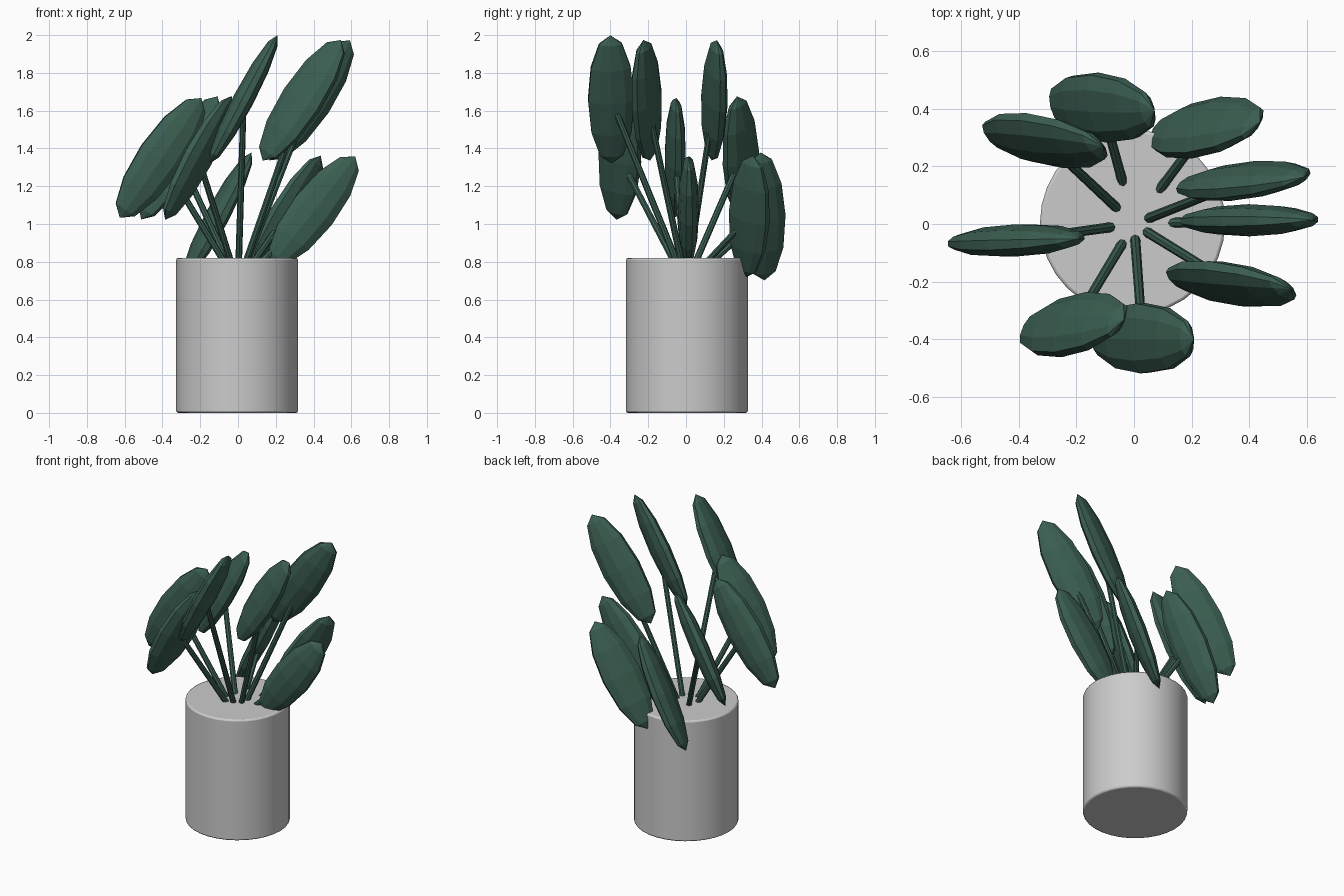
import bpy, bmesh, math
from mathutils import Vector, Matrix

if "Cube" in bpy.data.objects:
    bpy.data.objects.remove(bpy.data.objects["Cube"])

green = bpy.data.materials.new("leaf_green")
green.diffuse_color = (0.045, 0.115, 0.085, 1)
green.use_nodes = True
green.node_tree.nodes["Principled BSDF"].inputs["Base Color"].default_value = green.diffuse_color

# Pot: closed cylinder with a softened rim
bpy.ops.mesh.primitive_cylinder_add(vertices=32, radius=0.322, depth=0.82, location=(-0.005, 0.005, 0.41))
pot = bpy.context.object
pot.name = "pot"
bev = pot.modifiers.new("rim", 'BEVEL')
bev.width, bev.segments, bev.limit_method = 0.01, 2, 'ANGLE'
bpy.ops.object.shade_smooth_by_angle()


def add_mesh(name, bm):
    me = bpy.data.meshes.new(name)
    bm.to_mesh(me)
    bm.free()
    me.materials.append(green)
    ob = bpy.data.objects.new(name, me)
    bpy.context.collection.objects.link(ob)
    return ob


# Stem: thin straight rod between two points
def stem(name, a, b):
    d = b - a
    bm = bmesh.new()
    bmesh.ops.create_cone(bm, cap_ends=True, segments=8, radius1=0.018, radius2=0.016, depth=d.length)
    ob = add_mesh(name, bm)
    ob.matrix_world = Matrix.Translation((a + b) / 2) @ d.to_track_quat('Z', 'Y').to_matrix().to_4x4()


# Leaf: low-poly flattened ball, rolled to its azimuth and leaning towards +x
def leaf(name, c, az, hx, hz, w=0.128, t=0.056):
    s, k = math.sin(az), math.cos(az)
    e2 = (w * k) ** 2 + (t * s) ** 2
    L2 = hx * hx + hz * hz - e2
    tilt = math.acos(math.sqrt((hz * hz - e2) / (L2 - e2)))
    L, lean = math.sqrt(L2), Matrix.Rotation(tilt, 3, 'Y')
    wide = lean @ Vector((w * k, w * s, 0))
    thin = lean @ Vector((-t * s, t * k, 0))
    pole = Vector((L * math.sin(tilt), 0.04 * s * k, L * math.cos(tilt)))
    bm = bmesh.new()
    bmesh.ops.create_uvsphere(bm, u_segments=10, v_segments=6, radius=1)
    for v in bm.verts:
        v.co = wide * v.co.x + thin * v.co.y + pole * v.co.z
    add_mesh(name, bm).location = c


# Leaf centre x, y, z and half extents in x and z
LEAVES = [
    (0.40, 0.013, 1.07, 0.243, 0.297),
    (0.38, 0.15, 1.655, 0.235, 0.325),
    (0.25, 0.335, 1.04, 0.203, 0.325),
    (-0.11, 0.405, 1.04, 0.19, 0.34),
    (-0.31, 0.29, 1.35, 0.22, 0.33),
    (-0.41, -0.057, 1.35, 0.24, 0.325),
    (-0.21, -0.35, 1.35, 0.19, 0.33),
    (0.03, -0.397, 1.66, 0.185, 0.34),
    (0.338, -0.208, 1.655, 0.228, 0.325),
]
root = Vector((0, 0, 0.68))
for i, (x, y, z, hx, hz) in enumerate(LEAVES, 1):
    c = Vector((x, y, z))
    stem(f"stem_{i}", root, c)
    leaf(f"leaf_{i}", c, math.atan2(y, x), hx, hz)
